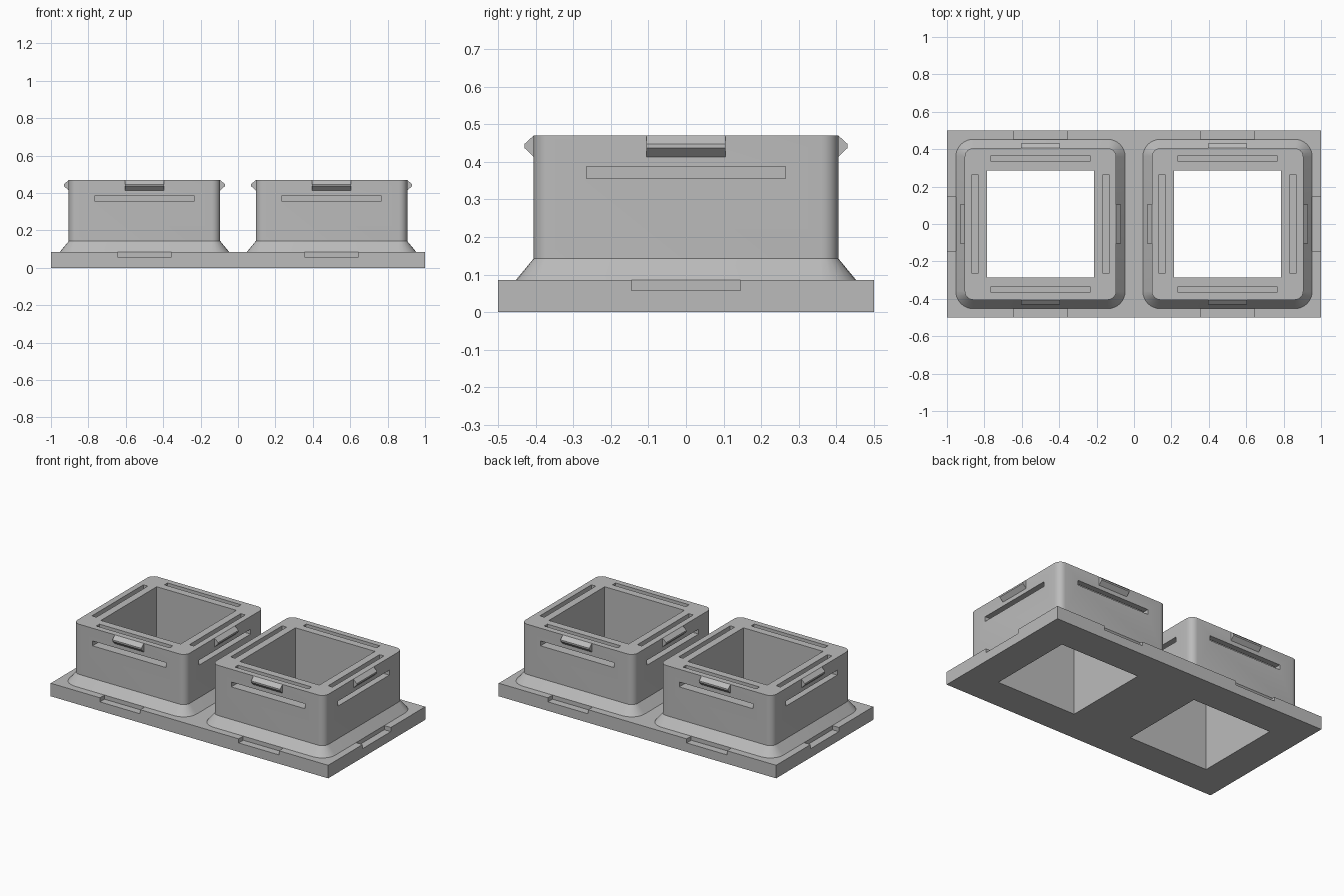
import bpy
import bmesh
import math
from mathutils import Matrix

cube = bpy.data.objects.get("Cube")
if cube:
    bpy.data.objects.remove(cube, do_unlink=True)

grey = bpy.data.materials.new("plain_grey")
grey.use_nodes = True
colour = (0.5, 0.5, 0.5, 1)
grey.diffuse_color = colour
grey.node_tree.nodes["Principled BSDF"].inputs["Base Color"].default_value = colour

# Main sizes
BASE_TOP, TOWER_TOP = 0.085, 0.47
WALL, SKIRT, HOLE = 0.405, 0.453, 0.287
CENTRES = (-0.5, 0.5)


def add_box(bm, x, y, z, sx, sy, sz):
    place = Matrix.Translation((x, y, z)) @ Matrix.Diagonal((sx, sy, sz, 1))
    bmesh.ops.create_cube(bm, size=1, matrix=place)


def add_prism(bm, profile, half, turn):
    """Extrude an (outward, height) profile sideways, then turn it about z."""
    rot = Matrix.Rotation(turn, 4, "Z")
    a = [bm.verts.new(rot @ Matrix.Translation((r, -half, z)).translation) for r, z in profile]
    b = [bm.verts.new(rot @ Matrix.Translation((r, half, z)).translation) for r, z in profile]
    bm.faces.new(a)
    bm.faces.new(b[::-1])
    for i in range(len(a)):
        j = (i + 1) % len(a)
        bm.faces.new((a[i], b[i], b[j], a[j]))


def rounded_ring(bm, half, radius, z, steps=6):
    ring = []
    for corner in range(4):
        mid = math.pi / 4 + corner * math.pi / 2
        cx = math.copysign(half - radius, math.cos(mid))
        cy = math.copysign(half - radius, math.sin(mid))
        for s in range(steps + 1):
            t = (corner + s / steps) * math.pi / 2
            ring.append(bm.verts.new((cx + radius * math.cos(t), cy + radius * math.sin(t), z)))
    return ring


def finish(bm, name, x=0):
    bmesh.ops.recalc_face_normals(bm, faces=bm.faces)
    mesh = bpy.data.meshes.new(name)
    bm.to_mesh(mesh)
    bm.free()
    mesh.materials.append(grey)
    obj = bpy.data.objects.new(name, mesh)
    obj.location.x = x
    bpy.context.collection.objects.link(obj)
    return obj


def carve(obj, cutter):
    mod = obj.modifiers.new("carve", "BOOLEAN")
    mod.operation, mod.solver, mod.object = "DIFFERENCE", "EXACT", cutter
    bpy.context.view_layer.update()
    result = obj.evaluated_get(bpy.context.evaluated_depsgraph_get())
    mesh = bpy.data.meshes.new_from_object(result)
    obj.modifiers.clear()
    obj.data = mesh
    bpy.data.objects.remove(cutter, do_unlink=True)


# Base plate with two openings and edge notches
bm = bmesh.new()
add_box(bm, 0, 0, BASE_TOP / 2, 2, 1, BASE_TOP)
base = finish(bm, "base_plate")
bm = bmesh.new()
for x in CENTRES:
    add_box(bm, x, 0, 0, 2 * HOLE, 2 * HOLE, 0.4)
    for side in (-1, 1):
        add_box(bm, x, side * (SKIRT + 0.05), 0.108, 0.29, 0.1, 0.1)
for side in (-1, 1):
    add_box(bm, side * (0.5 + SKIRT + 0.05), 0, 0.108, 0.1, 0.29, 0.1)
carve(base, finish(bm, "base_cutter"))

# L-shaped channel from the rim to the wall, and the snap clip section
channel = [(0.335, 0.5), (0.335, 0.355), (0.45, 0.355),
           (0.45, 0.387), (0.367, 0.387), (0.367, 0.5)]
clip = [(WALL, TOWER_TOP), (0.43, 0.447), (0.43, 0.437), (WALL, 0.413)]

for x, side in zip(CENTRES, ("right", "left")):
    # Hollow tower with a flared, rounded skirt
    bm = bmesh.new()
    rings = [rounded_ring(bm, SKIRT, 0.093, BASE_TOP),
             rounded_ring(bm, WALL, 0.045, 0.143),
             rounded_ring(bm, WALL, 0.045, TOWER_TOP)]
    for low, high in zip(rings, rings[1:]):
        for i in range(len(low)):
            j = (i + 1) % len(low)
            bm.faces.new((low[i], low[j], high[j], high[i]))
    bm.faces.new(rings[0][::-1])
    bm.faces.new(rings[-1])
    tower = finish(bm, side + "_tower", x)

    bm = bmesh.new()
    add_box(bm, 0, 0, 0.3, 2 * HOLE, 2 * HOLE, 1)
    for k in range(4):
        add_prism(bm, channel, 0.265, k * math.pi / 2)
    carve(tower, finish(bm, "tower_cutter", x))

    bpy.ops.object.select_all(action="DESELECT")
    tower.select_set(True)
    bpy.context.view_layer.objects.active = tower
    bpy.ops.object.shade_smooth_by_angle(angle=math.radians(30))

    # Snap clips on all four walls
    bm = bmesh.new()
    for k in range(4):
        add_prism(bm, clip, 0.105, k * math.pi / 2)
    finish(bm, side + "_snap_clips", x)
